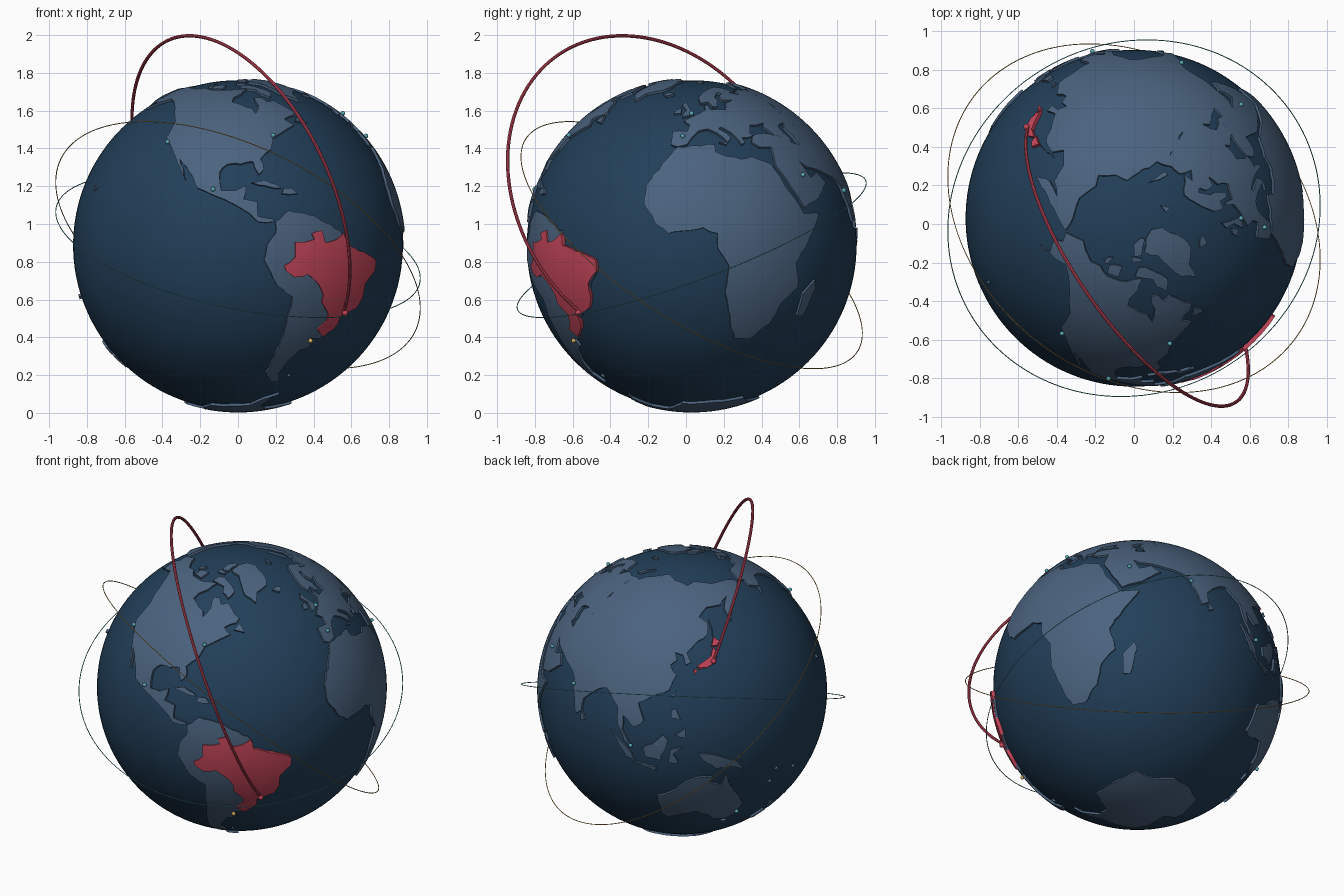
import bpy, bmesh, math, random
from mathutils import Vector
from mathutils.geometry import delaunay_2d_cdt

random.seed(4)
if "Cube" in bpy.data.objects:
    bpy.data.objects.remove(bpy.data.objects["Cube"], do_unlink=True)

CENTRE = Vector((0, 0.03, 0.888))
OCEAN_R, LAND_R, ACCENT_R = 0.873, 0.886, 0.894
STEP = math.radians(2.5)


def material(name, rgb):
    mat = bpy.data.materials.new(name)
    mat.use_nodes = True
    mat.diffuse_color = (*rgb, 1)
    mat.node_tree.nodes["Principled BSDF"].inputs["Base Color"].default_value = (*rgb, 1)
    return mat


OCEAN = material("deep navy", (0.016, 0.05, 0.1))
LAND = material("slate blue", (0.07, 0.125, 0.21))
RED = material("coral red", (0.55, 0.06, 0.1))
TEAL = material("teal", (0.1, 0.42, 0.48))
GOLD = material("gold", (0.7, 0.42, 0.12))


def direction(lon, lat):
    lon, lat = math.radians(lon), math.radians(lat)
    return Vector((math.cos(lat) * math.cos(lon), math.cos(lat) * math.sin(lon), math.sin(lat)))


def finish(name, mat):
    obj = bpy.context.object
    obj.name = name
    obj.data.materials.append(mat)
    bpy.ops.object.shade_smooth_by_angle(angle=math.radians(35))
    return obj


def land(name, outline, mat=LAND, radius=LAND_R):
    """Raised plate that follows the globe, from a coast given as (longitude, latitude)."""
    points = [direction(*p) for p in outline]
    turn = sum(points, Vector()).normalized().to_track_quat("Z", "Y")

    def flatten(v):
        v = turn.inverted() @ v
        return v.xy.normalized() * math.acos(max(-1, min(1, v.z)))

    def wrap(p):
        a = p.length
        flat = p.normalized() * math.sin(a)
        return turn @ Vector((flat.x, flat.y, math.cos(a)))

    # Split long coast edges and roughen them slightly
    corners = [flatten(v) for v in points]
    coast = []
    for a, b in zip(corners, corners[1:] + corners[:1]):
        parts = max(1, round((b - a).length / STEP))
        coast.append(a)
        for i in range(1, parts):
            shake = Vector((random.uniform(-1, 1), random.uniform(-1, 1))) * STEP * 0.15
            coast.append(a.lerp(b, i / parts) + shake)
    n = len(coast)
    edges = [(i, (i + 1) % n) for i in range(n)]

    # Inner grid keeps the plate curved
    reach = int(max(p.length for p in coast) / STEP) + 1
    grid = [Vector((i, j)) * STEP for i in range(-reach, reach + 1) for j in range(-reach, reach + 1)]
    result = delaunay_2d_cdt(coast + grid, edges, [], 1, 0.0001)

    bm = bmesh.new()
    verts = [bm.verts.new(wrap(p) * radius) for p in result[0]]
    for face in result[2]:
        bm.faces.new([verts[i] for i in face])
    bmesh.ops.delete(bm, geom=[v for v in bm.verts if not v.link_faces], context="VERTS")
    rim = [e for e in bm.edges if e.is_boundary]
    skirt = bmesh.ops.extrude_edge_only(bm, edges=rim)["geom"]
    for v in skirt:
        if isinstance(v, bmesh.types.BMVert):
            v.co *= (OCEAN_R - 0.006) / radius
    bmesh.ops.recalc_face_normals(bm, faces=bm.faces)
    mesh = bpy.data.meshes.new(name)
    bm.to_mesh(mesh)
    bm.free()
    obj = bpy.data.objects.new(name, mesh)
    bpy.context.collection.objects.link(obj)
    obj.location = CENTRE
    bpy.ops.object.select_all(action="DESELECT")
    bpy.context.view_layer.objects.active = obj
    obj.select_set(True)
    finish(name, mat)


def islet(name, lon, lat, size):
    land(name, [(lon - size, lat), (lon, lat - size), (lon + size, lat), (lon, lat + size)])


def ball(name, centre, radius, mat, segments=16):
    bpy.ops.mesh.primitive_uv_sphere_add(segments=segments, ring_count=segments // 2, radius=radius, location=centre)
    finish(name, mat)


def ring(name, radius, normal, mat):
    bpy.ops.mesh.primitive_torus_add(major_radius=radius, minor_radius=0.0025, major_segments=160, minor_segments=6,
                                     location=CENTRE, rotation=Vector(normal).to_track_quat("Z", "Y").to_euler())
    finish(name, mat)


ball("ocean_globe", CENTRE, OCEAN_R, OCEAN, 128)

# Americas
land("north_america", [(-168, 66), (-162, 64), (-165, 61), (-158, 58), (-164, 55), (-152, 59), (-146, 61), (-138, 59), (-131, 55), (-124, 48),
     (-124, 40), (-118, 34), (-115, 30), (-110, 23), (-113, 29), (-114, 31), (-109, 26), (-105, 20), (-95, 16), (-91, 14), (-86, 11), (-83, 8),
     (-78, 8), (-77, 9), (-83, 10), (-83, 15), (-88, 16), (-87, 21), (-91, 19), (-96, 19), (-97, 26), (-94, 29), (-89, 29), (-84, 30), (-82, 25),
     (-80, 27), (-81, 31), (-76, 35), (-74, 40), (-70, 42), (-66, 44), (-61, 46), (-65, 49), (-58, 51), (-56, 53), (-61, 57), (-65, 60), (-70, 59),
     (-73, 62), (-78, 62), (-77, 57), (-80, 52), (-82, 55), (-88, 57), (-94, 59), (-93, 62), (-87, 65), (-82, 69), (-90, 69), (-96, 68), (-108, 68),
     (-115, 68), (-125, 70), (-135, 69), (-146, 70), (-156, 71)])
land("south_america", [(-77, 8), (-72, 12), (-62, 10), (-52, 5), (-50, 0), (-44, -3), (-35, -6), (-35, -9), (-39, -14), (-41, -22), (-48, -26),
     (-54, -34), (-58, -34), (-57, -37), (-62, -39), (-65, -43), (-68, -50), (-65, -55), (-71, -54), (-75, -50), (-73, -40), (-71, -30), (-70, -18),
     (-76, -14), (-81, -5), (-80, 0), (-77, 4)])
land("brazil", [(-60, 5), (-64, 4), (-63, 2), (-67, 1), (-70, 1), (-70, -4), (-74, -7), (-73, -9), (-70, -11), (-65, -10), (-60, -14), (-58, -17),
     (-58, -20), (-54, -24), (-54, -27), (-57, -30), (-53, -33), (-48, -28), (-48, -25), (-41, -22), (-39, -18), (-39, -13), (-35, -9), (-35, -5),
     (-40, -3), (-44, -2), (-50, 0), (-51, 4), (-54, 2), (-59, 1)], RED, ACCENT_R)
land("greenland", [(-73, 78), (-60, 82), (-33, 83), (-18, 80), (-22, 72), (-27, 68), (-40, 65), (-43, 60), (-51, 64), (-54, 69), (-58, 75)])
land("baffin_island", [(-61, 66), (-66, 62), (-72, 65), (-73, 68), (-89, 70), (-85, 73), (-78, 73), (-68, 70)])
land("ellesmere_island", [(-78, 77), (-90, 77), (-92, 81), (-70, 83), (-63, 82)])
land("victoria_island", [(-116, 69), (-105, 69), (-104, 73), (-118, 72)])
land("banks_island", [(-125, 72), (-120, 72), (-118, 75), (-124, 74)])
land("devon_island", [(-80, 75), (-92, 75), (-93, 77), (-80, 76)])
land("newfoundland", [(-59, 48), (-53, 47), (-56, 51)])
land("cuba", [(-85, 22), (-77, 20), (-74, 20), (-80, 23)])
land("hispaniola", [(-74, 18), (-68, 18), (-70, 20), (-73, 20)])

# Africa and Europe
land("africa", [(-6, 36), (-10, 31), (-17, 21), (-17, 14), (-13, 8), (-8, 4), (4, 6), (9, 4), (9, -1), (13, -7), (12, -16), (15, -27), (18, -34),
     (25, -34), (32, -28), (35, -20), (41, -15), (39, -6), (44, 1), (51, 11), (43, 11), (37, 20), (33, 29), (25, 32), (20, 31), (15, 32), (10, 34),
     (10, 37)])
land("madagascar", [(44, -25), (47, -25), (50, -15), (49, -12), (44, -17)])
land("europe", [(-6, 36), (-9, 37), (-9, 43), (-2, 43), (-1, 46), (-4, 48), (2, 51), (8, 54), (8, 57), (10, 57), (11, 54), (20, 54), (22, 58),
     (29, 60), (22, 60), (21, 63), (25, 65), (22, 66), (17, 62), (18, 60), (16, 56), (13, 56), (11, 59), (6, 58), (5, 62), (14, 68), (25, 71),
     (41, 67), (33, 66), (40, 64), (44, 68), (54, 68), (61, 69), (61, 46), (53, 47), (47, 45), (48, 42), (50, 40), (41, 41), (37, 45), (39, 47),
     (34, 46), (30, 46), (28, 42), (29, 41), (26, 40), (23, 40), (24, 38), (22, 37), (19, 42), (14, 45), (13, 44), (18, 40), (16, 38), (12, 42),
     (8, 44), (3, 43), (0, 40), (-2, 37)])
land("britain", [(-5, 50), (1, 51), (0, 53), (-2, 56), (-3, 59), (-6, 57), (-3, 54)])
land("ireland", [(-10, 52), (-6, 52), (-6, 55), (-9, 54)])
land("iceland", [(-24, 65), (-19, 63), (-14, 65), (-18, 66)])
land("svalbard", [(11, 79), (16, 77), (25, 80)])
land("sicily", [(12, 38), (15, 37), (16, 38)])

# Asia and its islands
land("asia", [(60, 69), (68, 69), (73, 72), (80, 73), (100, 77), (113, 74), (130, 71), (140, 73), (160, 70), (180, 69), (190, 66), (178, 63),
     (170, 60), (163, 57), (157, 51), (156, 57), (164, 62), (155, 59), (143, 59), (136, 55), (141, 52), (139, 47), (131, 43), (127, 40), (129, 36),
     (126, 35), (125, 39), (121, 40), (122, 37), (119, 35), (122, 31), (119, 25), (110, 21), (106, 19), (109, 12), (105, 9), (100, 13), (100, 7),
     (104, 1), (101, 3), (98, 9), (97, 16), (91, 22), (87, 21), (80, 15), (80, 10), (77, 8), (73, 17), (72, 21), (67, 24), (57, 27), (51, 28),
     (48, 30), (51, 24), (56, 26), (60, 22), (52, 16), (44, 13), (39, 21), (35, 28), (36, 36), (30, 36), (27, 38), (29, 41), (35, 42), (41, 41),
     (50, 40), (49, 38), (54, 37), (53, 41), (51, 45), (54, 47), (60, 47)])
land("novaya_zemlya", [(52, 71), (57, 71), (68, 77), (56, 74)])
land("sakhalin", [(142, 46), (143, 50), (143, 54), (142, 52)])
land("honshu", [(131, 34), (136, 33.5), (140, 35), (142, 39), (141, 41.5), (139, 38), (136, 36.5)], RED, ACCENT_R)
land("hokkaido", [(140, 42), (143, 42), (145, 43.5), (142, 45.5)], RED, ACCENT_R)
land("kyushu", [(130, 33), (130, 31), (132, 33)], RED, ACCENT_R)
land("shikoku", [(132.5, 33), (134.5, 33.5), (133, 34)], RED, ACCENT_R)
land("taiwan", [(120, 23), (121, 22), (122, 25)])
land("luzon", [(120, 14), (124, 13), (122, 18), (120, 17)])
land("mindanao", [(122, 7), (126, 6), (126, 10)])
land("sri_lanka", [(80, 6), (82, 7), (80, 10)])
land("sumatra", [(95, 6), (104, -2), (106, -6), (102, -4)])
land("java", [(105, -6), (114, -9), (114, -7)])
land("borneo", [(109, 1), (110, -3), (116, -4), (119, 5), (117, 7), (113, 3)])
land("sulawesi", [(119, -5), (120, 1), (125, 2), (121, -1), (123, -5)])

# Oceania and the south
land("new_guinea", [(131, -1), (138, -2), (147, -6), (150, -10), (144, -8), (138, -8), (133, -4)])
land("australia", [(114, -22), (115, -34), (118, -35), (124, -33), (131, -31), (138, -35), (140, -38), (147, -39), (150, -37), (153, -29),
     (146, -19), (142, -11), (141, -17), (136, -15), (137, -12), (130, -12), (126, -14), (122, -18)])
land("tasmania", [(145, -41), (148, -41), (147, -44)])
land("new_zealand_north", [(173, -35), (178, -38), (175, -41), (174, -39)])
land("new_zealand_south", [(172, -41), (174, -42), (169, -47), (167, -46)])
land("antarctica", [(-57, -63), (-62, -66), (-61, -74), (-40, -78), (-25, -76), (-10, -71), (20, -70), (50, -66), (70, -69), (90, -66), (110, -66),
     (135, -66), (160, -70), (170, -72), (165, -78), (-160, -78), (-150, -76), (-125, -73), (-100, -74), (-75, -73), (-67, -67)])
for name, lon, lat in (("hawaii", -156, 20), ("fiji", 178, -18), ("new_caledonia", 165, -21), ("falklands", -60, -52), ("vanuatu", 167, -15)):
    islet(name, lon, lat, 0.9)

# City markers
for name, lon, lat in (("london", 0, 51.5), ("madrid", -4, 40.4), ("new_york", -74, 40.7), ("mexico_city", -99, 19.4), ("san_francisco", -122, 37.8),
                       ("riyadh", 46.7, 24.7), ("mumbai", 73, 19), ("singapore", 104, 1.3), ("sydney", 151, -34)):
    ball(name + "_marker", CENTRE + direction(lon, lat) * 0.892, 0.012, TEAL)
ball("buenos_aires_marker", CENTRE + direction(-58.4, -34.6) * 0.892, 0.012, GOLD)
start, end = direction(-46.6, -23.5), direction(139.7, 35.7)
for name, place in (("route_start_marker", start), ("route_end_marker", end)):
    ball(name, CENTRE + place * 0.9, 0.016, RED)

# Raised route between the two red lands
curve = bpy.data.curves.new("route_arc", "CURVE")
curve.dimensions = "3D"
curve.bevel_depth = 0.009
curve.bevel_resolution = 2
curve.use_fill_caps = True
path = curve.splines.new("POLY")
path.points.add(80)
for i, point in enumerate(path.points):
    t = i / 80
    lift = 0.888 + 0.343 * math.sin(math.pi * t)
    point.co = (*(CENTRE + start.slerp(end, t) * lift), 1)
arc = bpy.data.objects.new("route_arc", curve)
bpy.context.collection.objects.link(arc)
bpy.ops.object.select_all(action="DESELECT")
bpy.context.view_layer.objects.active = arc
arc.select_set(True)
bpy.ops.object.convert(target="MESH")
finish("route_arc", RED)

# Thin orbit rings
ring("teal_orbit", 0.983, (0.19, -0.34, 0.92), TEAL)
ring("gold_orbit", 1.043, (0.38, 0.5, 0.78), GOLD)
